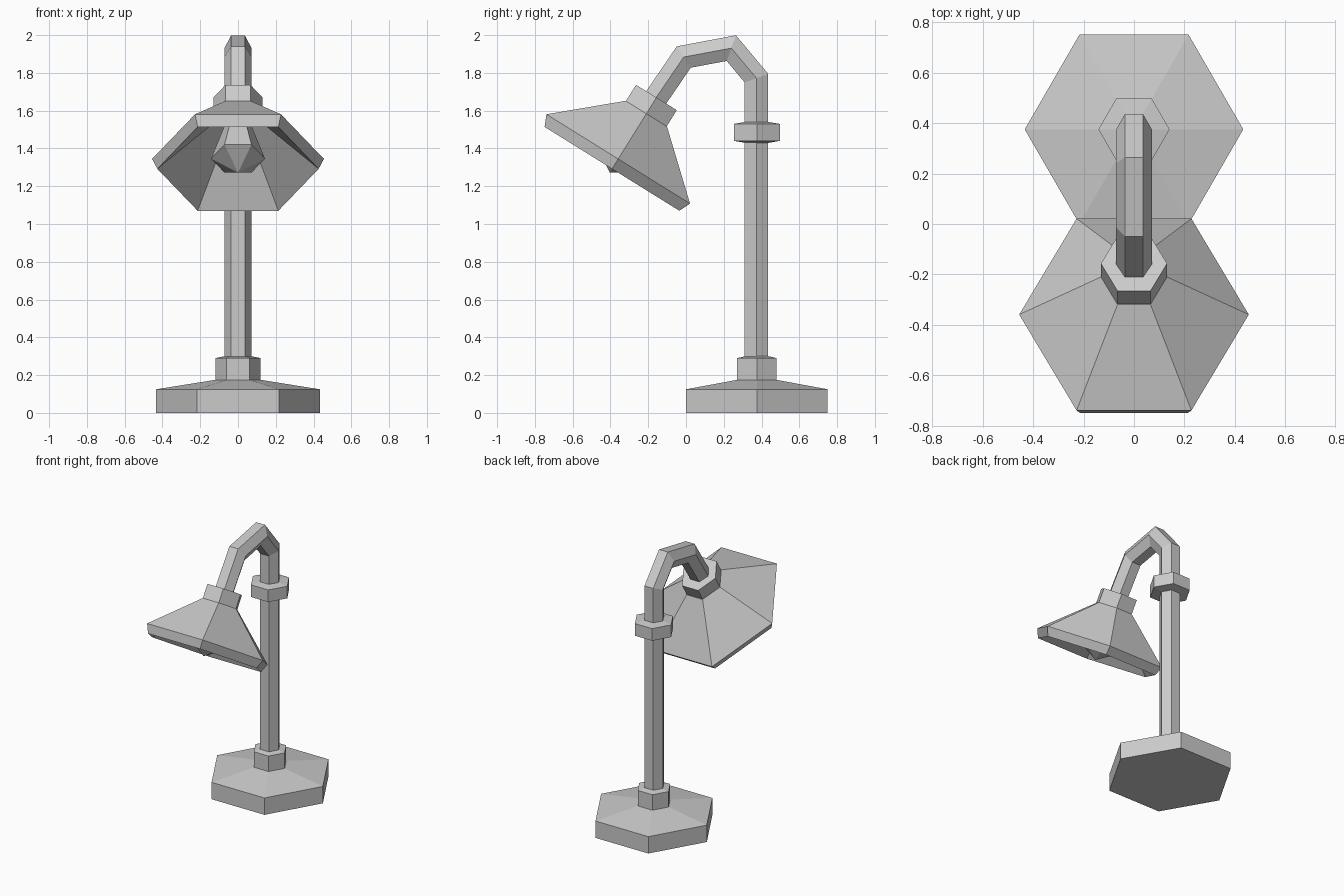
import bpy, bmesh, math
from mathutils import Vector, Matrix

if "Cube" in bpy.data.objects:
    bpy.data.objects.remove(bpy.data.objects["Cube"])

SIDES = 6
X = Vector((1, 0, 0))


def finish(name, bm):
    bmesh.ops.remove_doubles(bm, verts=bm.verts, dist=1e-5)
    bmesh.ops.recalc_face_normals(bm, faces=bm.faces)
    mesh = bpy.data.meshes.new(name)
    bm.to_mesh(mesh)
    bm.free()
    obj = bpy.data.objects.new(name, mesh)
    bpy.context.collection.objects.link(obj)
    return obj


def hexagon(bm, center, u, v):
    """Ring of vertices with corners on +-u."""
    ring = []
    for i in range(SIDES):
        a = math.tau * i / SIDES
        ring.append(bm.verts.new(center + u * math.cos(a) + v * math.sin(a)))
    return ring


def skin(bm, rings):
    for a, b in zip(rings, rings[1:]):
        for i in range(SIDES):
            j = (i + 1) % SIDES
            bm.faces.new((a[i], a[j], b[j], b[i]))
    bm.faces.new(rings[0])
    bm.faces.new(rings[-1])


def turned(name, profile, matrix, stretch=1.0):
    """Six-sided turned part from (radius, height) pairs."""
    bm = bmesh.new()
    skin(bm, [hexagon(bm, Vector((0, 0, h)), X * r, Vector((0, r * stretch, 0)))
              for r, h in profile])
    obj = finish(name, bm)
    obj.data.transform(matrix)
    return obj


def bent_tube(name, path, radius):
    """Six-sided tube with mitred bends along a path in the yz plane."""
    pts = [Vector((0, y, z)) for y, z in path]
    bm = bmesh.new()
    rings = []
    for i, p in enumerate(pts):
        before = (p - pts[i - 1]).normalized() if i else (pts[1] - p).normalized()
        after = (pts[i + 1] - p).normalized() if i + 1 < len(pts) else before
        t = (before + after).normalized()
        rings.append(hexagon(bm, p, X * radius, t.cross(X) * (radius / t.dot(before))))
    skin(bm, rings)
    return finish(name, bm)


# Base and collars stand on the pole axis
upright = Matrix.Translation((0, 0.375, 0))
turned("base", [(0.433, 0), (0.433, 0.125), (0.12, 0.175)], upright)
turned("lower_collar", [(0.12, 0.17), (0.12, 0.29), (0.072, 0.3)], upright)
turned("upper_collar", [(0.072, 1.43), (0.141, 1.44), (0.141, 1.53), (0.072, 1.54)], upright)

# Pole with bent neck
bent_tube("pole", [(0.373, 0.17), (0.373, 1.772), (0.24, 1.931),
                   (-0.012, 1.884), (-0.178, 1.64)], 0.072)

# Lamp head: local z runs down the tilted shade axis from the neck
axis = Vector((0, -0.528, -0.849)).normalized()
head = Matrix.Translation((0, -0.21, 1.584)) @ Matrix(
    (X, axis.cross(X), axis)).transposed().to_4x4()
turned("shade_collar", [(0.131, -0.101), (0.131, 0.005)], head, 1.12)
turned("shade", [(0.131, 0), (0.455, 0.282), (0.427, 0.344), (0.1, 0.03)], head, 1.136)
turned("bulb", [(0.045, 0), (0.143, 0.28), (0.0005, 0.367)], head, 1.136)
